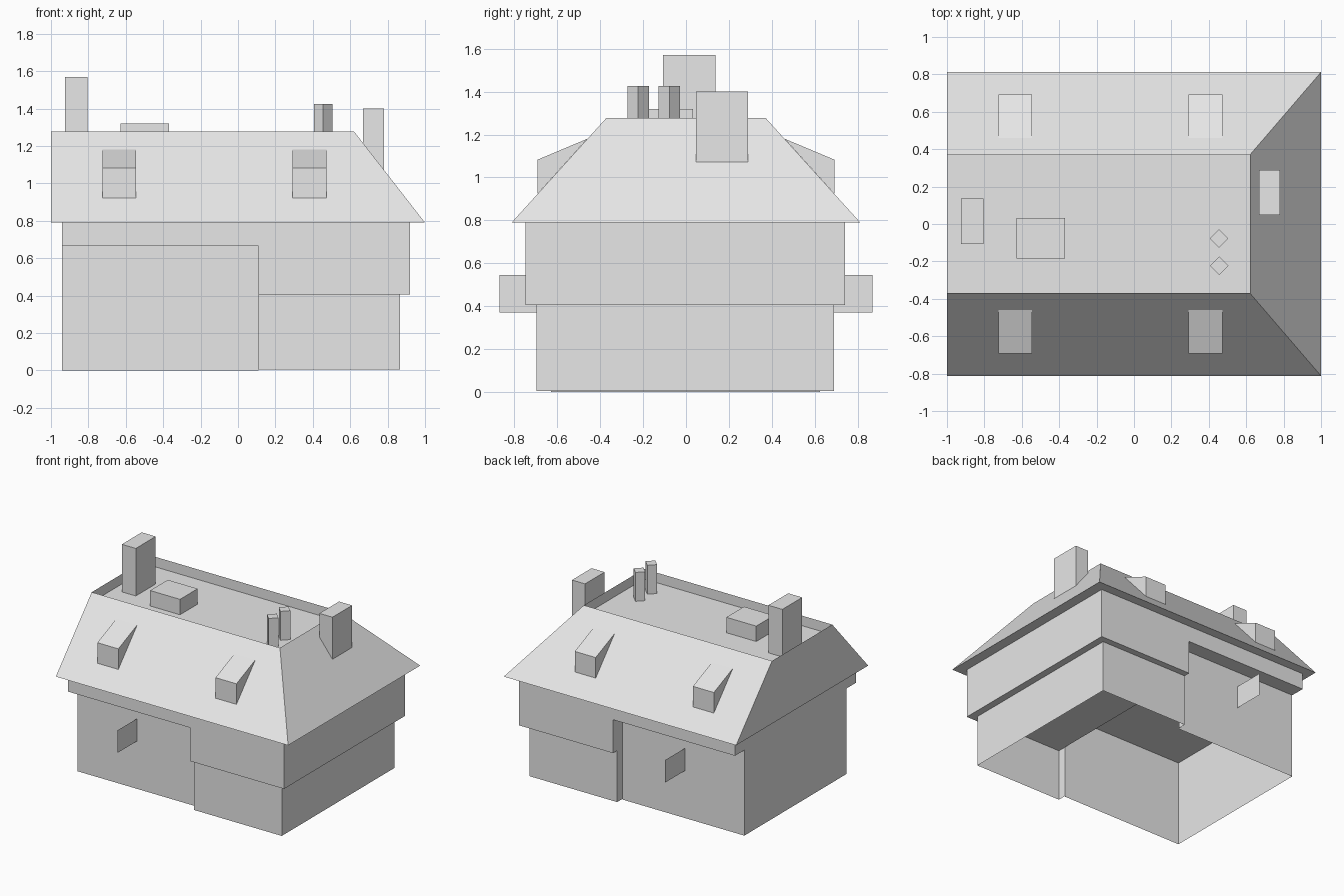
import bpy
import bmesh
from math import radians
from mathutils import Matrix

cube = bpy.data.objects.get("Cube")
if cube:
    bpy.data.objects.remove(cube, do_unlink=True)

grey = bpy.data.materials.new("plain_grey")
grey.use_nodes = True
grey.diffuse_color = (0.8, 0.8, 0.8, 1)
grey.node_tree.nodes["Principled BSDF"].inputs["Base Color"].default_value = (0.8, 0.8, 0.8, 1)


def finish(name, bm, fix_normals=True):
    if fix_normals:
        bmesh.ops.recalc_face_normals(bm, faces=bm.faces)
    mesh = bpy.data.meshes.new(name)
    bm.to_mesh(mesh)
    bm.free()
    mesh.materials.append(grey)
    obj = bpy.data.objects.new(name, mesh)
    bpy.context.collection.objects.link(obj)
    return obj


def box(name, x, y, z, turn=0):
    """Box between (min, max) ranges, turned about its own upright axis."""
    bm = bmesh.new()
    bmesh.ops.create_cube(bm, size=1)
    bm.transform(Matrix.Translation([sum(r) / 2 for r in (x, y, z)])
                 @ Matrix.Rotation(radians(turn), 4, "Z")
                 @ Matrix.Diagonal([r[1] - r[0] for r in (x, y, z)] + [1]))
    return finish(name, bm)


def prism(name, profile, axis, start, end):
    """Extrude a closed profile along x (profile is y, z) or y (profile is x, z)."""
    bm = bmesh.new()
    put = (lambda a, b: (start, a, b)) if axis == "x" else (lambda a, b: (a, start, b))
    face = bm.faces.new([bm.verts.new(put(a, b)) for a, b in profile])
    new = bmesh.ops.extrude_face_region(bm, geom=[face])["geom"]
    step = end - start
    bmesh.ops.translate(bm, vec=(step, 0, 0) if axis == "x" else (0, step, 0),
                        verts=[v for v in new if isinstance(v, bmesh.types.BMVert)])
    # the first cap stays in place, so the prism is closed
    return finish(name, bm)


def walls(name, path, low, high):
    """Upright wall faces along an open path, with no floor or ceiling."""
    bm = bmesh.new()
    rows = [[bm.verts.new((x, y, z)) for x, y in path] for z in (low, high)]
    for i in range(len(path) - 1):
        bm.faces.new((rows[0][i], rows[0][i + 1], rows[1][i + 1], rows[1][i]))
    return finish(name, bm, fix_normals=False)


# Ground floor: a tall narrow part and a low wide part, open underneath
walls("tall_ground_walls", [(0.11, 0.625), (-0.94, 0.625), (-0.94, -0.63), (0.11, -0.63)],
      0, 0.665)
walls("low_ground_walls", [(0.11, -0.63), (0.11, -0.697), (0.865, -0.697),
                           (0.865, 0.69), (0.11, 0.69), (0.11, 0.625)], 0.005, 0.405)

# Overhanging upper floor, stepped on its underside
prism("upper_floor", [(-0.94, 0.79), (-0.94, 0.665), (0.11, 0.665), (0.11, 0.405),
                      (0.92, 0.405), (0.92, 0.79)], "y", -0.748, 0.74)

# Roof: three slopes, one upright gable and a sunken flat deck
EAVE, RIDGE, DECK = 0.79, 1.278, 1.2
bm = bmesh.new()
rings = []
for x, y, z in ((1, 0.812, EAVE), (0.62, 0.37, RIDGE), (0.62, 0.37, DECK)):
    rings.append([bm.verts.new(p) for p in ((-1, -y, z), (x, -y, z), (x, y, z), (-1, y, z))])
for lower, upper in zip(rings, rings[1:]):
    for i in range(4):
        j = (i + 1) % 4
        bm.faces.new((lower[i], lower[j], upper[j], upper[i]))
bm.faces.new(rings[0][::-1])
bm.faces.new(rings[2])
finish("roof", bm)

# Dormers on both long slopes
for side, label in ((-1, "front"), (1, "back")):
    outline = [(side * y, z) for y, z in ((0.693, 0.922), (0.693, 1.082), (0.46, 1.18))]
    for x, place in ((-0.725, "right"), (0.292, "left")):
        prism(f"{label}_{place}_dormer", outline, "x", x, x + 0.18)

    # Hanging sign, a thin sheet standing out from the wall
    walls(f"{label}_sign", [(-0.43, side * 0.628), (-0.43, side * 0.87)], 0.37, 0.545)

# Chimneys, hatch and two square flues set cornerwise
box("tall_chimney", (-0.925, -0.805), (-0.107, 0.137), (DECK, 1.57))
box("side_chimney", (0.668, 0.78), (0.047, 0.288), (1.06, 1.4))
box("roof_hatch", (-0.627, -0.37), (-0.185, 0.032), (DECK, 1.32))
for label, y in (("front", -0.223), ("back", -0.078)):
    box(f"{label}_flue", (0.42, 0.49), (y - 0.035, y + 0.035), (DECK, 1.425), turn=45)
